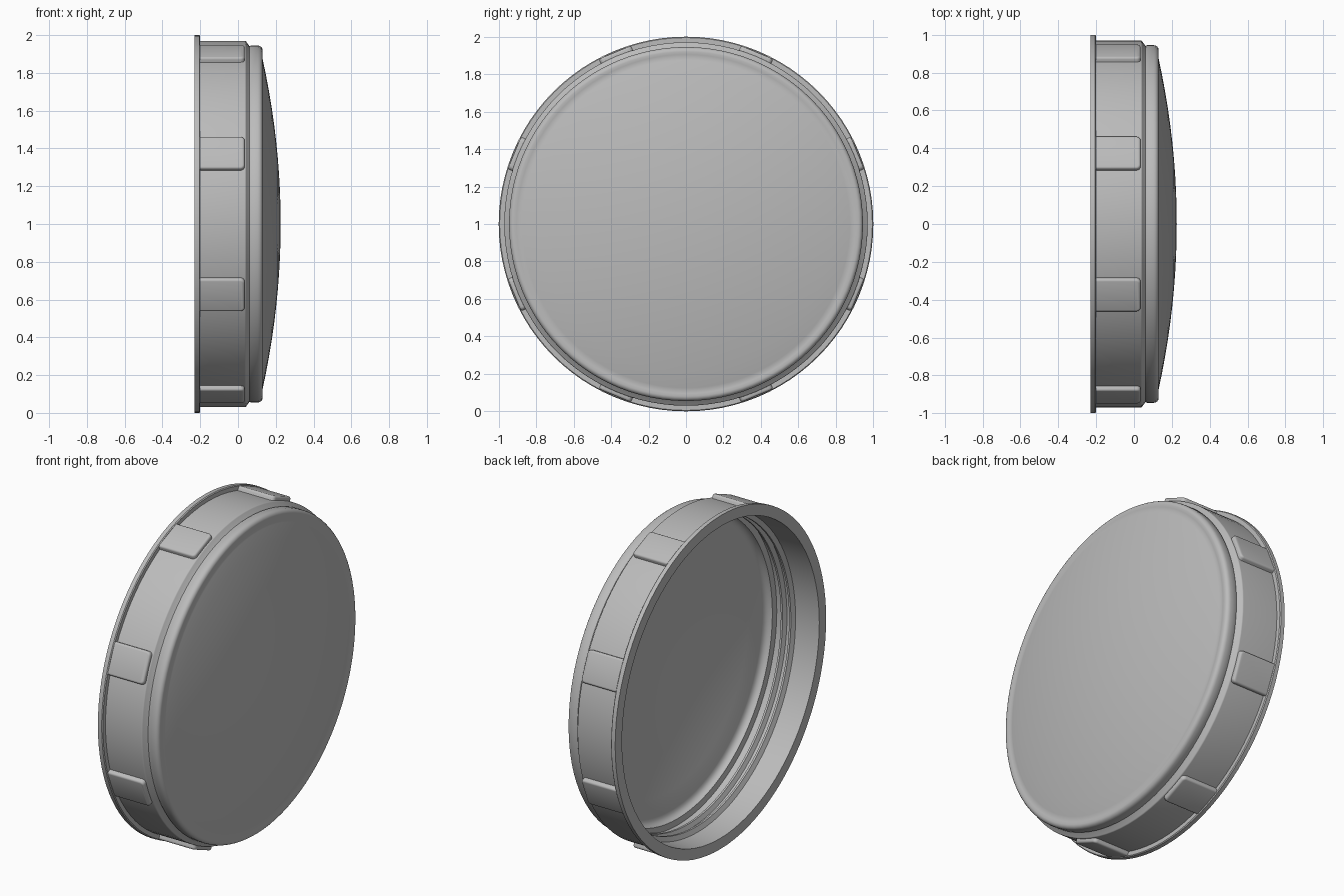
import bpy, bmesh, math
from mathutils import Matrix, Vector

cube = bpy.data.objects.get("Cube")
if cube:
    bpy.data.objects.remove(cube, do_unlink=True)

SEGMENTS = 96
CENTRE = Matrix.Translation((0, 0, 1))

grey = bpy.data.materials.new("plain grey")
grey.use_nodes = True
grey.diffuse_color = (0.5, 0.5, 0.5, 1)
grey.node_tree.nodes["Principled BSDF"].inputs["Base Color"].default_value = (0.5, 0.5, 0.5, 1)


def finish(name, bm, angle=35):
    bmesh.ops.recalc_face_normals(bm, faces=bm.faces)
    mesh = bpy.data.meshes.new(name)
    bm.to_mesh(mesh)
    bm.free()
    mesh.materials.append(grey)
    obj = bpy.data.objects.new(name, mesh)
    bpy.context.collection.objects.link(obj)
    bpy.ops.object.select_all(action="DESELECT")
    obj.select_set(True)
    bpy.context.view_layer.objects.active = obj
    bpy.ops.object.shade_smooth_by_angle(angle=math.radians(angle))
    return obj


def arc(cx, cr, radius, start, end, steps=4):
    """Rounded corner in the (x, radius) plane."""
    angles = [math.radians(start + (end - start) * i / steps) for i in range(steps + 1)]
    return [(cx + radius * math.cos(a), cr + radius * math.sin(a)) for a in angles]


def dome(x_rim, r_rim, x_top, steps=10):
    """Shallow dome points from the rim to the axis."""
    radii = [r_rim * (1 - i / steps) for i in range(steps + 1)]
    return [(x_rim + (x_top - x_rim) * (1 - (r / r_rim) ** 2), r) for r in radii]


# Lid shell: outside from the mouth to the dome, then back along the inside
outer = [(-0.23, 0.935), (-0.23, 1.0), (-0.205, 1.0), (-0.2, 0.995), (-0.2, 0.97)]
outer += arc(0.035, 0.96, 0.01, 90, 30)
outer += [(0.058, 0.945), (0.062, 0.941), (0.068, 0.945)]
outer += arc(0.105, 0.92, 0.025, 90, 0)
outer += [(0.128, 0.905), (0.126, 0.89)] + dome(0.13, 0.875, 0.226)
inner = [(-0.1, 0.93), (0.045, 0.925), (0.05, 0.89)]
inner += arc(0.05, 0.85, 0.04, 90, 0)[1:] + dome(0.092, 0.83, 0.185)
profile = outer + inner[::-1]

bm = bmesh.new()
verts = [bm.verts.new((x, 0, 1 + max(r, 0))) for x, r in profile]
edges = [bm.edges.new(pair) for pair in zip(verts, verts[1:] + verts[:1])
         if pair[0].co.z > 1.001 or pair[1].co.z > 1.001]
bmesh.ops.spin(bm, geom=verts + edges, cent=(0, 0, 1), axis=(1, 0, 0),
               angle=math.tau, steps=SEGMENTS, use_duplicate=False)
bmesh.ops.remove_doubles(bm, verts=bm.verts, dist=0.0005)
finish("lid_shell", bm)

# Grip lugs around the band
for i in range(8):
    bm = bmesh.new()
    bmesh.ops.create_cube(bm, size=1, matrix=Matrix.Translation((-0.0875, 0, 0.965))
                          @ Matrix.Diagonal((0.245, 0.186, 0.054, 1)))
    # Round the corners facing the dome, then the top edges
    corners = [e for e in bm.edges if all(v.co.x > 0 for v in e.verts)
               and abs(e.verts[0].co.z - e.verts[1].co.z) > 0.01]
    bmesh.ops.bevel(bm, geom=corners, offset=0.022, segments=4, profile=0.5, affect="EDGES")
    top = [e for e in bm.edges if all(v.co.z > 0.99 for v in e.verts)
           and not all(v.co.x < -0.2 for v in e.verts)]
    bmesh.ops.bevel(bm, geom=top, offset=0.012, segments=3, profile=0.5, affect="EDGES")
    turn = Matrix.Rotation(math.radians(22.5 + 45 * i), 4, "X")
    bmesh.ops.transform(bm, matrix=CENTRE @ turn, verts=bm.verts)
    finish(f"grip_lug_{i + 1}", bm)

# Screw thread: a ridge swept along a helix inside the wall
TURNS, PITCH, START = 2.5, 0.055, -0.1
ridge = [(-0.02, 0.934), (-0.006, 0.902), (0.006, 0.902), (0.02, 0.934)]
bm = bmesh.new()
total = int(TURNS * SEGMENTS)
previous = None
for i in range(total + 1):
    angle = math.tau * i / SEGMENTS
    fade = min(1, i / 8, (total - i) / 8)
    ring = []
    for dx, r in ridge:
        radius = 0.934 + (r - 0.934) * fade
        point = Vector((START + PITCH * i / SEGMENTS + dx,
                        radius * math.sin(angle), 1 + radius * math.cos(angle)))
        ring.append(bm.verts.new(point))
    if previous:
        for k in range(4):
            n = (k + 1) % 4
            bm.faces.new((previous[k], previous[n], ring[n], ring[k]))
    previous = ring
finish("screw_thread", bm)
